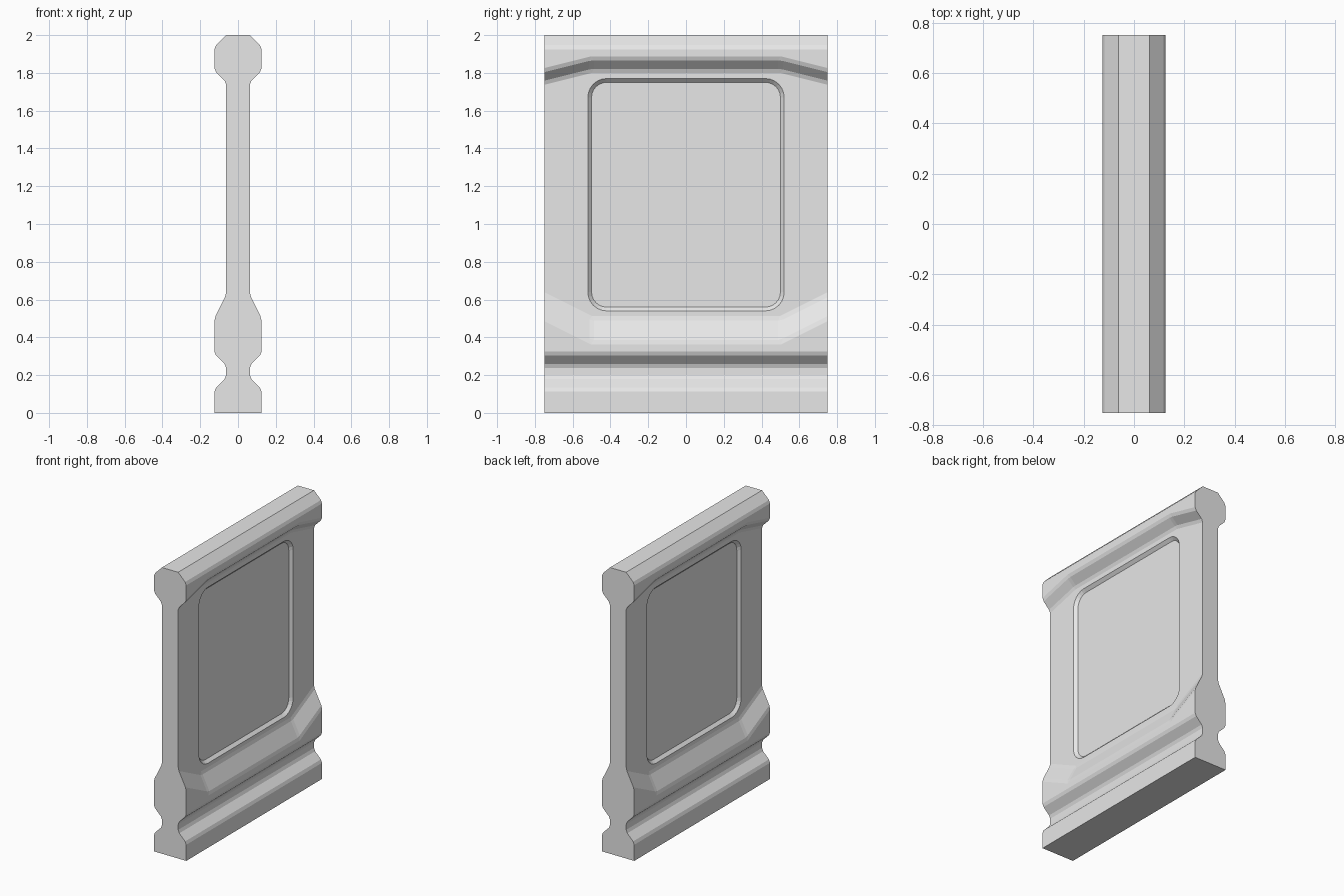
import bpy, bmesh, math
from mathutils import Vector

cube = bpy.data.objects.get("Cube")
if cube:
    bpy.data.objects.remove(cube, do_unlink=True)

grey = bpy.data.materials.new("light_grey")
grey.use_nodes = True
COLOUR = (0.8, 0.8, 0.8, 1)
grey.diffuse_color = COLOUR
grey.node_tree.nodes["Principled BSDF"].inputs["Base Color"].default_value = COLOUR

WIDE, THIN = 0.125, 0.0625


def add_object(name, bm):
    bmesh.ops.recalc_face_normals(bm, faces=bm.faces[:])
    mesh = bpy.data.meshes.new(name)
    bm.to_mesh(mesh)
    bm.free()
    mesh.materials.append(grey)
    obj = bpy.data.objects.new(name, mesh)
    bpy.context.collection.objects.link(obj)
    return obj


def loft(bm, rings):
    """Join closed rings of points and cap both ends."""
    rows = [[bm.verts.new(p) for p in ring] for ring in rings]
    n = len(rows[0])
    for a, b in zip(rows, rows[1:]):
        for i in range(n):
            j = (i + 1) % n
            bm.faces.new((a[i], a[j], b[j], b[i]))
    bm.faces.new(rows[0])
    bm.faces.new(rows[-1])


# Cross-section of the wall; the panel opening is taller in the middle
def section(y, shift):
    half = [(WIDE, 0), (WIDE, 0.125), (THIN, 0.1875), (THIN, 0.25),
            (WIDE, 0.3125), (WIDE, 0.5 - 2 * shift), (THIN, 0.625 - 2 * shift),
            (THIN, 1.75 + shift), (WIDE, 1.8125 + shift),
            (WIDE, 1.9375), (THIN, 2)]
    both = half + [(-x, z) for x, z in reversed(half)]
    return [(x, y, z) for x, z in both]


# Wall body with small chamfers along the mouldings
bm = bmesh.new()
loft(bm, [section(-0.75, 0), section(-0.5, 0.0625),
          section(0.5, 0.0625), section(0.75, 0)])
bmesh.ops.recalc_face_normals(bm, faces=bm.faces[:])


def is_moulding(edge):
    z = [v.co.z for v in edge.verts]
    on_cap = any(abs(f.normal.y) > 0.99 for f in edge.link_faces)
    return (not on_cap and min(z) > 0.01 and max(z) < 1.99
            and edge.calc_face_angle() > math.radians(5))


bmesh.ops.bevel(bm, geom=[e for e in bm.edges if is_moulding(e)],
                offset=0.0125, offset_type='OFFSET', segments=1,
                affect='EDGES', clamp_overlap=True)
wall = add_object("wall_panel", bm)


# Rounded rectangle standing in the plane at the given x
def rounded_ring(x, half_y, half_z, radius, steps=6):
    ring = []
    for corner, (sy, sz) in enumerate(((1, 1), (-1, 1), (-1, -1), (1, -1))):
        for k in range(steps + 1):
            a = (corner + k / steps) * math.pi / 2
            ring.append((x, sy * (half_y - radius) + radius * math.cos(a),
                         1.155 + sz * (half_z - radius) + radius * math.sin(a)))
    return ring


# Shallow sloped recess on each broad side
SLOPE = 0.02
for name, side in (("left", 1), ("right", -1)):
    bm = bmesh.new()
    loft(bm, [rounded_ring(side * (THIN + grow), 0.52 + grow, 0.615 + grow, 0.1 + grow)
              for grow in (-SLOPE, SLOPE)])
    cutter = add_object(name + "_recess_cutter", bm)
    cutter.hide_render = True
    cut = wall.modifiers.new(name + "_recess", 'BOOLEAN')
    cut.operation = 'DIFFERENCE'
    cut.solver = 'EXACT'
    cut.object = cutter
    bpy.context.view_layer.objects.active = wall
    bpy.ops.object.modifier_apply(modifier=cut.name)
    bpy.data.objects.remove(cutter, do_unlink=True)
